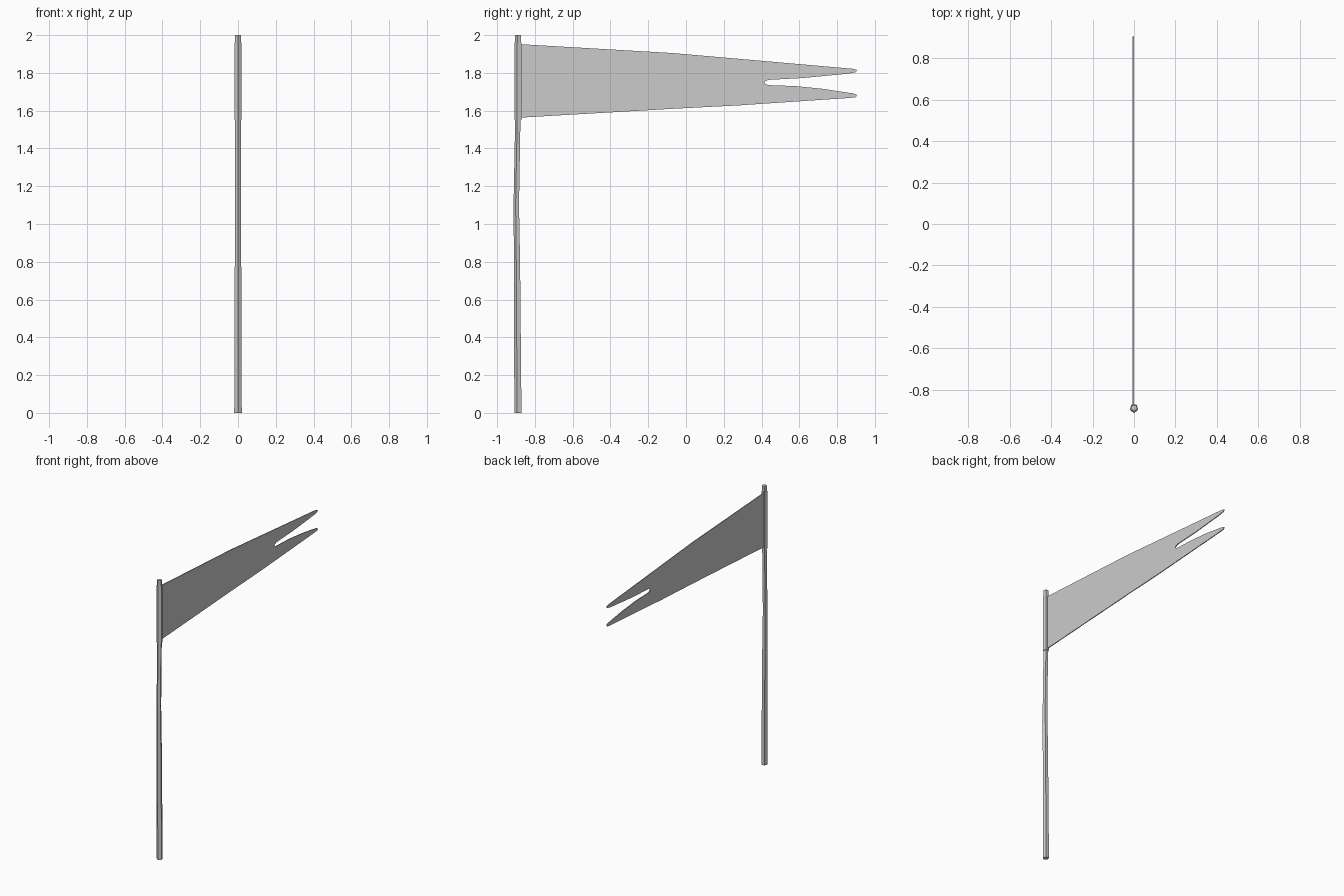
import bpy, bmesh, math

if "Cube" in bpy.data.objects:
    bpy.data.objects.remove(bpy.data.objects["Cube"])


def make_object(name, bm):
    bmesh.ops.recalc_face_normals(bm, faces=bm.faces)
    mesh = bpy.data.meshes.new(name)
    bm.to_mesh(mesh)
    bm.free()
    ob = bpy.data.objects.new(name, mesh)
    bpy.context.collection.objects.link(ob)
    return ob


def five_sided_shaft(name, sections):
    """Loft pentagons through (z, centre y, radius) sections."""
    bm = bmesh.new()
    rings = []
    for z, cy, r in sections:
        angles = [-math.pi / 2 + i * math.tau / 5 for i in range(5)]
        rings.append([bm.verts.new((r * math.cos(a), cy + r * math.sin(a), z))
                      for a in angles])
    for low, high in zip(rings, rings[1:]):
        for i in range(5):
            j = (i + 1) % 5
            bm.faces.new((low[i], low[j], high[j], high[i]))
    bm.faces.new(rings[0][::-1])
    bm.faces.new(rings[-1])
    return make_object(name, bm)


# Slightly crooked wooden pole
five_sided_shaft("pole", [
    (0, -0.888, 0.021), (0.35, -0.89, 0.0195), (0.8, -0.893, 0.018),
    (1.1, -0.897, 0.016), (1.55, -0.889, 0.0155), (2.0, -0.888, 0.0165)])

# Cloth sleeve wrapped around the pole
five_sided_shaft("flag_sleeve", [(1.55, -0.888, 0.02), (1.96, -0.888, 0.02)])

# Swallow-tailed pennant, outline as (y, z)
outline = [
    (-0.88, 1.952), (-0.07, 1.905), (0.88, 1.822), (0.902, 1.817),
    (0.905, 1.81), (0.897, 1.803), (0.86, 1.796), (0.62, 1.773),
    (0.435, 1.763), (0.415, 1.752), (0.42, 1.741), (0.44, 1.735),
    (0.58, 1.73), (0.73, 1.715), (0.88, 1.692), (0.902, 1.686),
    (0.905, 1.678), (0.897, 1.671), (0.86, 1.667), (0.28, 1.628),
    (-0.07, 1.61), (-0.88, 1.563)]
bm = bmesh.new()
face = bm.faces.new([bm.verts.new((-0.0065, y, z)) for y, z in outline])
ext = bmesh.ops.extrude_face_region(bm, geom=[face], use_keep_orig=True)
bmesh.ops.translate(bm, vec=(0.006, 0, 0), verts=[
    v for v in ext["geom"] if isinstance(v, bmesh.types.BMVert)])
make_object("pennant", bm)
